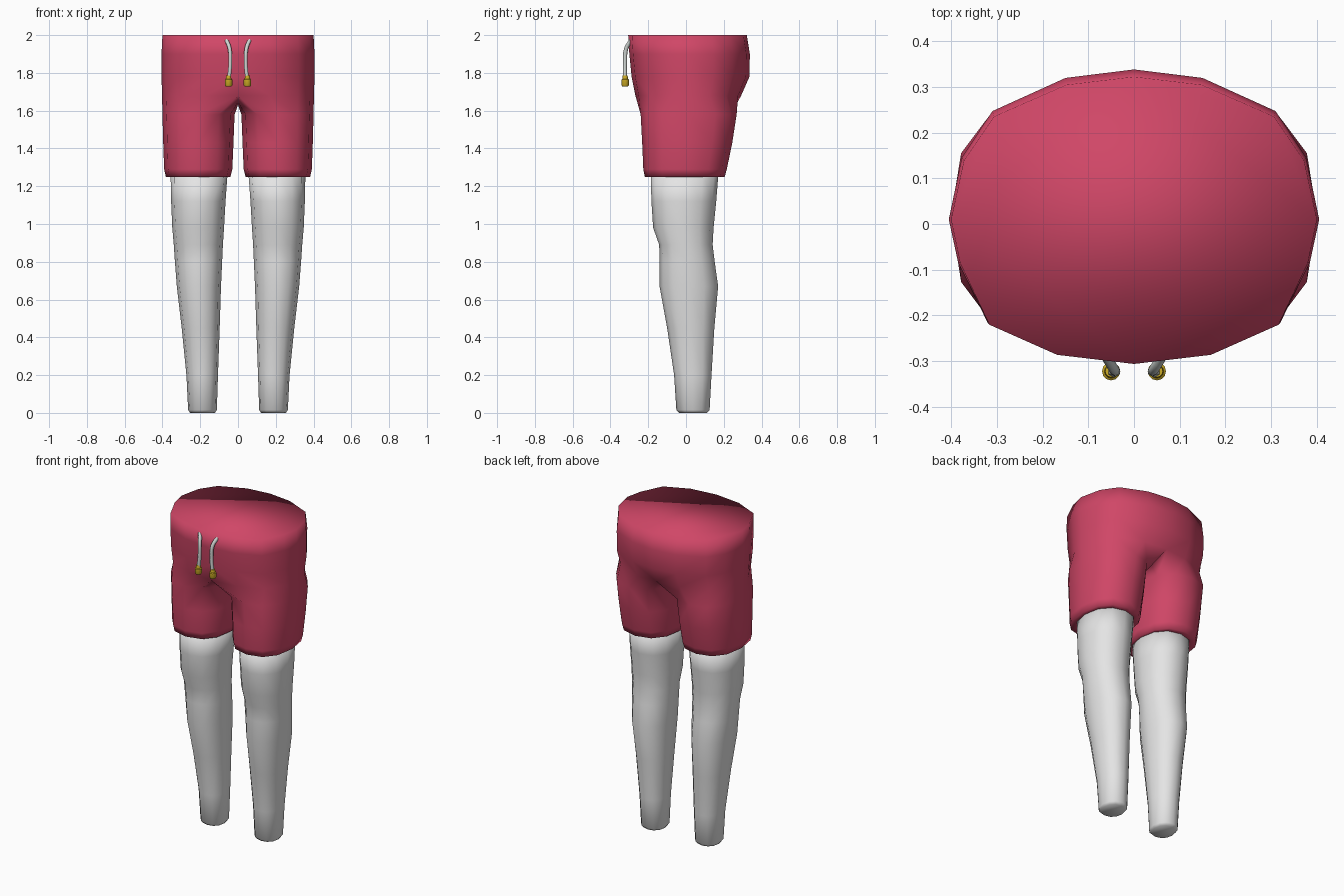
import bpy, bmesh, math

if "Cube" in bpy.data.objects:
    bpy.data.objects.remove(bpy.data.objects["Cube"])


def material(name, rgb):
    m = bpy.data.materials.new(name)
    m.diffuse_color = (*rgb, 1)
    m.use_nodes = True
    m.node_tree.nodes["Principled BSDF"].inputs["Base Color"].default_value = m.diffuse_color
    return m


RED = material("raspberry cloth", (0.63, 0.062, 0.135))
WHITE = material("pale grey", (0.78, 0.78, 0.78))
CORD = material("cord grey", (0.62, 0.66, 0.64))
GOLD = material("gold", (0.62, 0.42, 0.02))


def finish(bm, name, mat):
    bmesh.ops.remove_doubles(bm, verts=bm.verts, dist=0.0005)
    bmesh.ops.recalc_face_normals(bm, faces=bm.faces)
    for f in bm.faces:
        f.smooth = True
    me = bpy.data.meshes.new(name)
    bm.to_mesh(me)
    bm.free()
    me.materials.append(mat)
    ob = bpy.data.objects.new(name, me)
    bpy.context.collection.objects.link(ob)
    return ob


def power(v, p):
    return math.copysign(abs(v) ** p, v)


def oval(x0, x1, y0, y1, z, p=1.0, n=12):
    """Ring that starts front-inside and runs round the outer side."""
    pts = []
    for i in range(n):
        a = math.radians(-120 + 360 * i / n)
        pts.append(((x0 + x1) / 2 + (x1 - x0) / 2 * power(math.cos(a), p),
                    (y0 + y1) / 2 + (y1 - y0) / 2 * power(math.sin(a), p), z))
    return pts


def bridge(bm, a, b, closed=True):
    n = len(a)
    for i in range(n if closed else n - 1):
        j = (i + 1) % n
        bm.faces.new((a[i], a[j], b[j], b[i]))


# Shorts: half waist outline, scaled per height (z, side, front, back)
WAIST = [(0, -1), (.42, -.935), (.79, -.72), (.95, -.28), (1, .03),
         (.93, .43), (.765, .73), (.37, .945), (0, 1)]
TORSO = [(2.0, .400, .306, .322), (1.9, .405, .300, .338),
         (1.78, .405, .288, .336), (1.68, .402, .268, .292)]
LEG_OPENING = [(1.58, .018, .400, -.240, .268), (1.43, .024, .396, -.232, .245),
               (1.29, .030, .391, -.226, .216), (1.25, .040, .382, -.218, .205),
               (1.252, .062, .350, -.18, .165)]

bm = bmesh.new()
tops = []
for side in (1, -1):
    def ring(pts):
        return [bm.verts.new((side * x, y, z)) for x, y, z in pts]
    rows = [ring([(x * s, y * (f if y < 0 else b), z) for x, y in WAIST])
            for z, s, f, b in TORSO]
    for a, b in zip(rows, rows[1:]):
        bridge(bm, a, b, closed=False)
    # crotch seam closes the torso row into a full leg loop
    seam = ring([(0, .15, 1.645), (0, .01, 1.63), (0, -.13, 1.645)])
    loop = rows[-1] + seam
    for z, x0, x1, y0, y1 in LEG_OPENING:
        nxt = ring(oval(x0, x1, y0, y1, z, .85))
        bridge(bm, loop, nxt)
        loop = nxt
    tops.append(rows[0])
# flat waist cap
bmesh.ops.remove_doubles(bm, verts=bm.verts, dist=0.0005)
rim = [e for e in bm.edges if e.is_boundary and all(v.co.z > 1.99 for v in e.verts)]
bmesh.ops.contextual_create(bm, geom=rim)
finish(bm, "shorts", RED)

# Legs: (z, inner x, outer x, front y, back y)
LEG = [(1.27, .055, .357, -.187, .172), (1.12, .066, .354, -.183, .160),
       (.98, .074, .348, -.174, .146), (.89, .080, .340, -.142, .141),
       (.80, .084, .334, -.140, .152), (.67, .090, .324, -.140, .170),
       (.45, .097, .298, -.100, .150), (.20, .106, .273, -.063, .135),
       (.015, .112, .264, -.051, .125), (0, .122, .254, -.035, .110)]
for side, label in ((1, "left"), (-1, "right")):
    bm = bmesh.new()
    rows = [[bm.verts.new((side * x, y, z)) for x, y, z in oval(x0, x1, y0, y1, zz, .92)]
            for zz, x0, x1, y0, y1 in LEG]
    for a, b in zip(rows, rows[1:]):
        bridge(bm, a, b)
    bm.faces.new(rows[0])
    bm.faces.new(rows[-1])
    finish(bm, label + "_leg", WHITE)

    # Drawstring
    cu = bpy.data.curves.new(label + "_drawstring", 'CURVE')
    cu.dimensions = '3D'
    cu.bevel_depth = .011
    cu.bevel_resolution = 1
    cu.resolution_u = 4
    cu.use_fill_caps = True
    sp = cu.splines.new('BEZIER')
    path = [(.062, -.288, 1.975), (.045, -.316, 1.93), (.041, -.323, 1.85), (.048, -.323, 1.77)]
    sp.bezier_points.add(len(path) - 1)
    for bp, (x, y, z) in zip(sp.bezier_points, path):
        bp.co = (side * x, y, z)
        bp.handle_left_type = bp.handle_right_type = 'AUTO'
    cu.materials.append(CORD)
    bpy.context.collection.objects.link(bpy.data.objects.new(label + "_drawstring", cu))

    # Cord tip: stepped round bead
    bm = bmesh.new()
    rows = []
    for r, z in ((.013, 1.785), (.015, 1.768), (.020, 1.764), (.020, 1.735), (.016, 1.729)):
        rows.append([bm.verts.new((side * .05 + r * math.cos(i * math.tau / 12),
                                   -.322 + r * math.sin(i * math.tau / 12), z))
                     for i in range(12)])
    for a, b in zip(rows, rows[1:]):
        bridge(bm, a, b)
    bm.faces.new(rows[0])
    bm.faces.new(rows[-1])
    tip = finish(bm, label + "_cord_tip", GOLD)
    bpy.context.view_layer.objects.active = tip
    tip.select_set(True)
    bpy.ops.object.shade_smooth_by_angle(angle=math.radians(40))
    tip.select_set(False)
